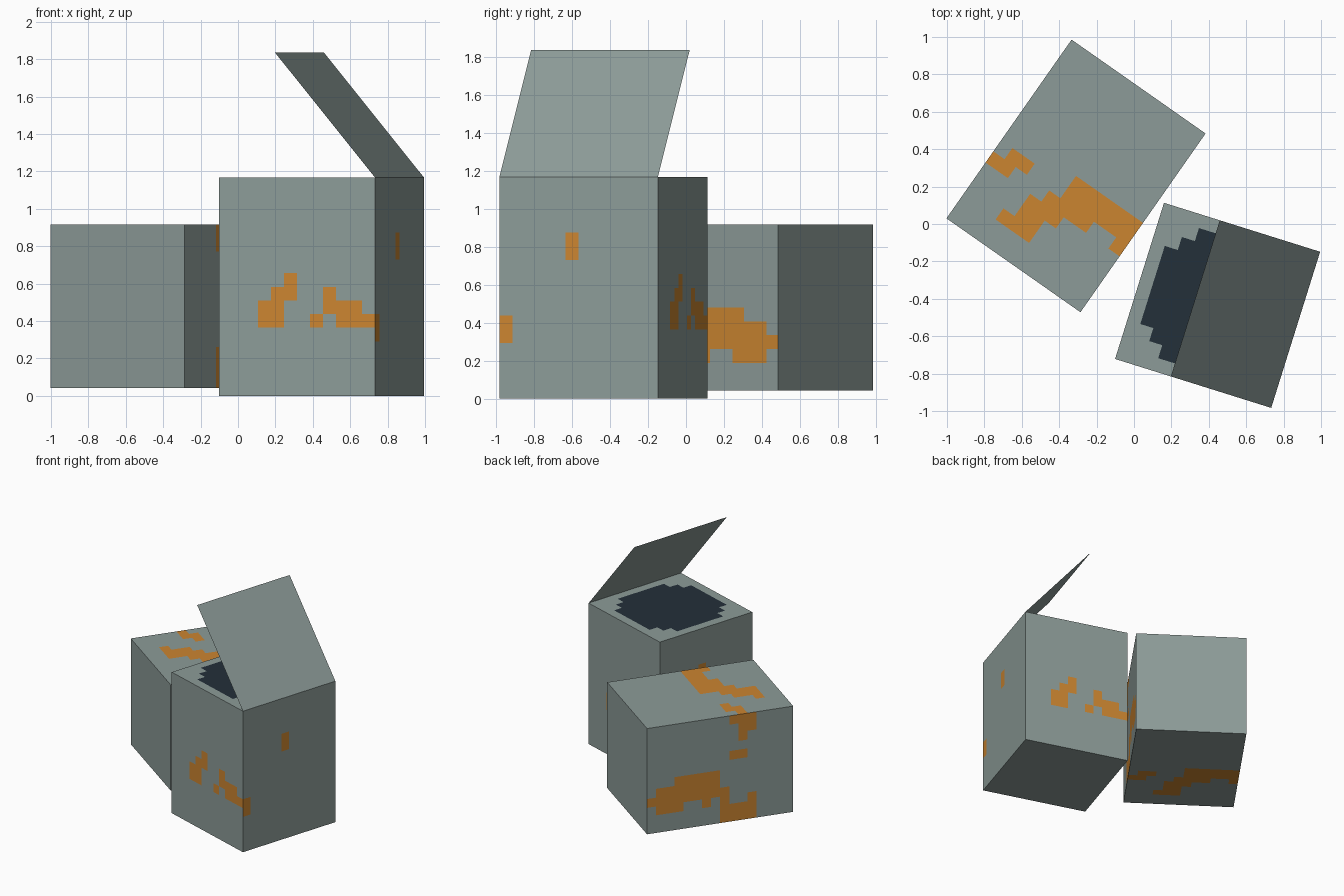
import bpy, bmesh, math
from mathutils import Vector, Matrix

if "Cube" in bpy.data.objects:
    bpy.data.objects.remove(bpy.data.objects["Cube"])

CELL = 0.0729          # size of one painted square
SHORT, LONG = 12, 16   # cabinet size in squares
X, Y, Z = Vector((1, 0, 0)), Vector((0, 1, 0)), Vector((0, 0, 1))


def make_material(name, rgb):
    mat = bpy.data.materials.new(name)
    mat.use_nodes = True
    mat.diffuse_color = (*rgb, 1)
    mat.node_tree.nodes["Principled BSDF"].inputs["Base Color"].default_value = (*rgb, 1)
    return mat


MATERIALS = [make_material("grey_enamel", (0.265, 0.33, 0.315)),
             make_material("rust_orange", (0.6, 0.235, 0.03)),
             make_material("dark_opening", (0.017, 0.029, 0.042))]


# Rust patches: bottom row, then rows listed from top to bottom
RUST_WIDE = (5, [".....#......",
                 "....##..#...",
                 "...##...###.",
                 "...##..#.###"])
RUST_SPOTS = (4, [".....#......",
                  ".....#......",
                  "", "", "", "",
                  "#...........",
                  "#..........."])
RUST_TOP = (2, ["......######",
                ".##...######",
                "##...####..#",
                "....###.....",
                "....##......",
                "...###......"])
RUST_SIDE = (0, ["....###.........",
                 "....##..........",
                 ".....#..........",
                 "",
                 ".....##.........",
                 "",
                 "........#####...",
                 "........#######.",
                 ".......#########",
                 "....#..#.#..###.",
                 "....####........",
                 "....####........"])


def plain(i, j):
    return 0


def rust(pattern):
    bottom, rows = pattern

    def pick(i, j):
        k = len(rows) - 1 - (j - bottom)
        return int(0 <= k < len(rows) and rows[k][i:i + 1] == "#")
    return pick


def round_opening(i, j):
    mid = (SHORT - 1) / 2
    return 2 if (i - mid) ** 2 + (j - mid) ** 2 < 27 else 0


def add_panel(bm, origin, u, v, nu, nv, pick):
    """Grid panel whose squares are coloured by pick(column, row)."""
    origin = Vector(origin)
    grid = [[bm.verts.new((origin + u * i + v * j) * CELL) for j in range(nv + 1)]
            for i in range(nu + 1)]
    for i in range(nu):
        for j in range(nv):
            face = bm.faces.new((grid[i][j], grid[i + 1][j],
                                 grid[i + 1][j + 1], grid[i][j + 1]))
            face.material_index = pick(i, j)


def make_object(name, bm, location, degrees):
    bmesh.ops.remove_doubles(bm, verts=bm.verts, dist=CELL / 100)
    bmesh.ops.recalc_face_normals(bm, faces=bm.faces)
    mesh = bpy.data.meshes.new(name)
    bm.to_mesh(mesh)
    bm.free()
    for mat in MATERIALS:
        mesh.materials.append(mat)
    obj = bpy.data.objects.new(name, mesh)
    obj.location = location
    obj.rotation_euler.z = math.radians(degrees)
    bpy.context.collection.objects.link(obj)
    return obj


H = SHORT // 2
L = LONG // 2

# Upright cabinet: alternating rust patterns round the sides, dark opening on top
UPRIGHT_AT, UPRIGHT_TURN = (0.447, -0.435, 0), -17.4
bm = bmesh.new()
sides = [((-H, -H, 0), X, RUST_WIDE), ((H, -H, 0), Y, RUST_SPOTS),
         ((H, H, 0), -X, RUST_WIDE), ((-H, H, 0), -Y, RUST_SPOTS)]
for origin, along, pattern in sides:
    add_panel(bm, origin, along, Z, SHORT, LONG, rust(pattern))
add_panel(bm, (-H, -H, LONG), X, Y, SHORT, SHORT, round_opening)
add_panel(bm, (-H, H, 0), X, -Y, SHORT, SHORT, plain)
make_object("upright_cabinet", bm, UPRIGHT_AT, UPRIGHT_TURN)

# Open lid: a thin sheet hinged on the cabinet's left top edge
tilt = math.radians(50)
slope = Vector((-math.cos(tilt), 0, math.sin(tilt)))
bm = bmesh.new()
add_panel(bm, (H, -H, LONG), Y * SHORT, slope * SHORT, 1, 1, plain)
make_object("open_lid", bm, UPRIGHT_AT, UPRIGHT_TURN)

# Toppled cabinet: the same box lying on its side
bm = bmesh.new()
add_panel(bm, (-H, -L, SHORT), X, Y, SHORT, LONG, rust(RUST_TOP))
add_panel(bm, (H, -L, 0), -X, Y, SHORT, LONG, rust(RUST_TOP))
for x in (-H, H):
    add_panel(bm, (x, -L, 0), Y, Z, LONG, SHORT, rust(RUST_SIDE))
for y in (-L, L):
    add_panel(bm, (-H, y, 0), X, Z, SHORT, SHORT, plain)
make_object("toppled_cabinet", bm, (-0.31, 0.257, 0.042), -35)
